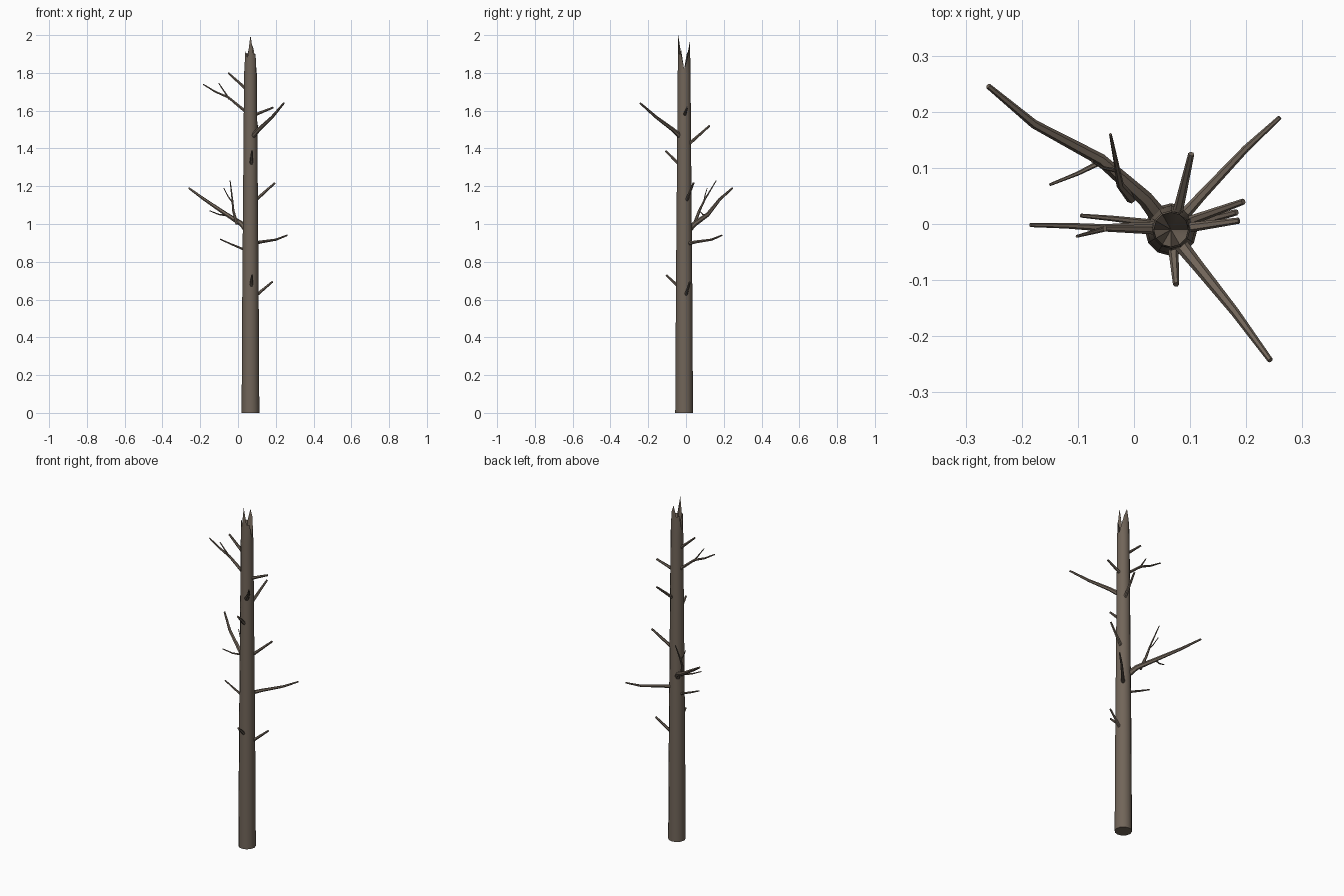
import bpy, bmesh, math
from mathutils import Vector

if "Cube" in bpy.data.objects:
    bpy.data.objects.remove(bpy.data.objects["Cube"])

bark = bpy.data.materials.new("grey brown bark")
bark.diffuse_color = (0.165, 0.13, 0.10, 1)
bark.use_nodes = True
bark.node_tree.nodes["Principled BSDF"].inputs["Base Color"].default_value = bark.diffuse_color


def finish(bm, name):
    bmesh.ops.recalc_face_normals(bm, faces=bm.faces)
    me = bpy.data.meshes.new(name)
    bm.to_mesh(me)
    bm.free()
    me.materials.append(bark)
    ob = bpy.data.objects.new(name, me)
    bpy.context.collection.objects.link(ob)
    bpy.ops.object.select_all(action='DESELECT')
    bpy.context.view_layer.objects.active = ob
    ob.select_set(True)
    bpy.ops.object.shade_smooth_by_angle(angle=math.radians(40))
    return ob


def skin(bm, rings):
    n = len(rings[0])
    for a, b in zip(rings, rings[1:]):
        for i in range(n):
            j = (i + 1) % n
            bm.faces.new((a[i], a[j], b[j], b[i]))


def limb(name, pts, r0, r1, sides=6):
    """Tapered tube through the points, capped at both ends."""
    pts = [Vector(p) for p in pts]
    bm = bmesh.new()
    rings = []
    for k, p in enumerate(pts):
        d = (pts[min(k + 1, len(pts) - 1)] - pts[max(k - 1, 0)]).normalized()
        u = d.cross(Vector((0, 0, 1))).normalized()
        v = d.cross(u)
        r = r0 + (r1 - r0) * k / (len(pts) - 1)
        rings.append([bm.verts.new(p + r * (u * math.cos(t) + v * math.sin(t)))
                      for t in (2 * math.pi * i / sides for i in range(sides))])
    skin(bm, rings)
    bm.faces.new(rings[0])
    bm.faces.new(rings[-1])
    return finish(bm, name)


# Trunk: tapered, with a splintered broken top
CX, CY, N = 0.066, -0.010, 12
bm = bmesh.new()


def ring(r, heights):
    return [bm.verts.new((CX + r * math.cos(2 * math.pi * i / N),
                          CY + r * math.sin(2 * math.pi * i / N), heights[i]))
            for i in range(N)]


splinters = [1.82, 1.87, 1.93, 1.97, 1.90, 1.91, 1.82, 1.92, 1.88, 2.0, 1.90, 1.90]
rings = [ring(0.047, [0] * N), ring(0.043, [0.7] * N),
         ring(0.037, [1.4] * N), ring(0.034, [1.79] * N), ring(0.031, splinters)]
skin(bm, rings)
bm.faces.new(rings[0])
hub = bm.verts.new((CX, CY, 1.80))
for i in range(N):
    bm.faces.new((rings[-1][i], rings[-1][(i + 1) % N], hub))
finish(bm, "trunk")

# Long branches
limb("branch_back_left", [(0.055, 0.0, 0.955), (0.02, 0.045, 1.0), (-0.06, 0.115, 1.05),
                          (-0.178, 0.178, 1.13), (-0.26, 0.246, 1.19)], 0.017, 0.005)
limb("branch_back_right", [(0.075, 0.0, 0.895), (0.12, 0.05, 0.905),
                           (0.20, 0.135, 0.917), (0.26, 0.19, 0.94)], 0.011, 0.004)
limb("branch_front_right", [(0.07, -0.02, 1.455), (0.11, -0.07, 1.50),
                            (0.18, -0.157, 1.565), (0.243, -0.243, 1.64)], 0.014, 0.005)
limb("branch_left_upper", [(0.06, -0.005, 1.58), (0.01, -0.005, 1.62), (-0.05, -0.007, 1.67),
                           (-0.12, -0.003, 1.70), (-0.185, -0.002, 1.74)], 0.010, 0.0035)
limb("branch_left_lower", [(0.06, -0.005, 0.85), (0.02, 0.003, 0.87),
                           (-0.04, 0.01, 0.895), (-0.095, 0.015, 0.92)], 0.008, 0.0035)

# Twigs growing from the long branches
limb("twig_side", [(-0.06, 0.11, 1.045), (-0.10, 0.09, 1.05), (-0.15, 0.07, 1.07)], 0.005, 0.0025)
limb("twig_upright", [(-0.005, 0.045, 1.0), (-0.025, 0.07, 1.07),
                      (-0.03, 0.10, 1.13), (-0.042, 0.16, 1.23)], 0.009, 0.0025)
limb("twig_upright_fork", [(-0.03, 0.095, 1.115), (-0.055, 0.10, 1.15),
                           (-0.075, 0.112, 1.19)], 0.004, 0.002)
limb("twig_left_upper", [(-0.045, -0.007, 1.66), (-0.075, -0.015, 1.705),
                         (-0.102, -0.022, 1.745)], 0.005, 0.0025)

# Short broken stubs: start point inside the trunk, and tip
stubs = {
    "stub_back": ((0.073, 0.0, 1.41), (0.102, 0.125, 1.52)),
    "stub_front_upper": ((0.069, -0.03, 1.31), (0.075, -0.108, 1.387)),
    "stub_front_lower": ((0.069, -0.03, 0.66), (0.075, -0.105, 0.73)),
    "stub_right_upper": ((0.07, -0.01, 1.57), (0.187, 0.006, 1.617)),
    "stub_right_middle": ((0.07, -0.005, 1.105), (0.195, 0.040, 1.217)),
    "stub_right_lower": ((0.07, -0.008, 0.60), (0.183, 0.021, 0.695)),
    "stub_left_top": ((0.06, -0.01, 1.70), (-0.052, -0.008, 1.80)),
}
for name, (a, b) in stubs.items():
    limb(name, [a, b], 0.010, 0.0055)
